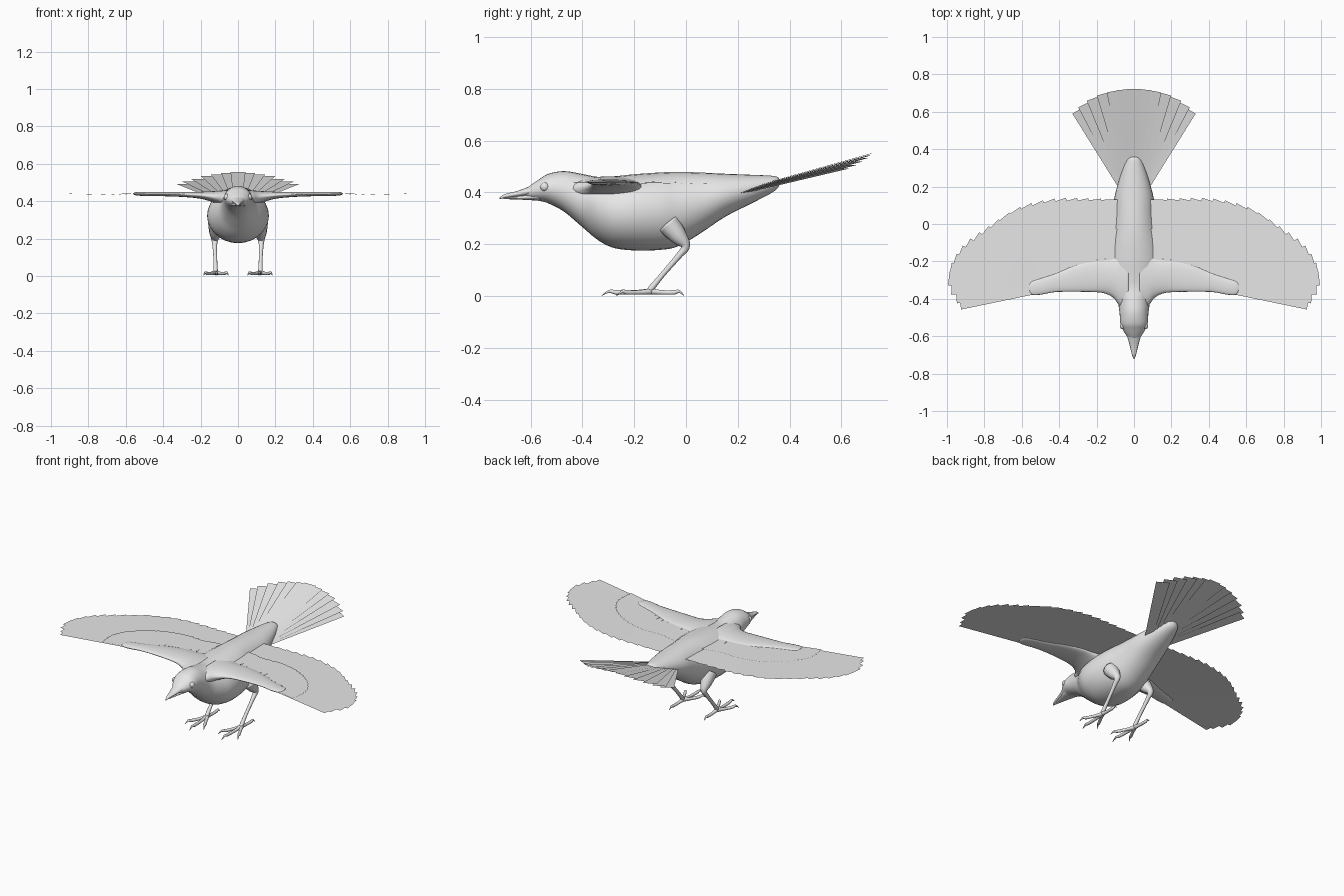
import bpy, bmesh, math
from mathutils import Vector

if "Cube" in bpy.data.objects:
    bpy.data.objects.remove(bpy.data.objects["Cube"])

grey = bpy.data.materials.new("plain grey")
grey.diffuse_color = (0.8, 0.8, 0.8, 1)
grey.use_nodes = True
grey.node_tree.nodes["Principled BSDF"].inputs["Base Color"].default_value = grey.diffuse_color


def spline(pts, n):
    """Sample n points on a Catmull-Rom curve through tuples of any length."""
    out, last = [], len(pts) - 1
    for k in range(n):
        u = k / (n - 1) * last
        i = min(int(u), last - 1)
        t = u - i
        p0, p1, p2, p3 = (pts[max(0, min(last, i + j))] for j in (-1, 0, 1, 2))
        out.append(tuple(0.5 * (2 * b + (c - a) * t + (2 * a - 5 * b + 4 * c - d) * t * t
                                + (3 * b - a - 3 * c + d) * t ** 3)
                         for a, b, c, d in zip(p0, p1, p2, p3)))
    return out


def finish(name, bm, smooth=True, mirror=False):
    me = bpy.data.meshes.new(name)
    if smooth:
        bmesh.ops.recalc_face_normals(bm, faces=bm.faces[:])
    for f in bm.faces:
        f.smooth = smooth
    bm.to_mesh(me)
    bm.free()
    me.materials.append(grey)
    ob = bpy.data.objects.new(name, me)
    bpy.context.collection.objects.link(ob)
    if mirror:
        mod = ob.modifiers.new("mirror", "MIRROR")
        mod.use_clip = False
        mod.use_mirror_merge = False
    return ob


def skin(bm, rings):
    """Bridge a list of rings and cap both ends."""
    rows = [[bm.verts.new(p) for p in r] for r in rings]
    n = len(rows[0])
    for a, b in zip(rows, rows[1:]):
        for i in range(n):
            bm.faces.new((a[i], a[(i + 1) % n], b[(i + 1) % n], b[i]))
    bm.faces.new(rows[0])
    bm.faces.new(rows[-1])


def body_loft(name, stations, n, seg=28):
    """Stations along y: (y, half width, bottom z, top z)."""
    rings = []
    for y, w, lo, hi in spline(stations, n):
        rings.append([(w * math.cos(a), y, (lo + hi) / 2 + (hi - lo) / 2 * math.sin(a))
                      for a in (math.tau * i / seg for i in range(seg))])
    bm = bmesh.new()
    skin(bm, rings)
    return finish(name, bm)


def tube(bm, pts, n, seg=10):
    """Round limb through (x, y, z, radius) points."""
    s = spline(pts, n)
    c = [Vector(p[:3]) for p in s]
    rings = []
    for i, p in enumerate(s):
        d = (c[min(i + 1, n - 1)] - c[max(i - 1, 0)]).normalized()
        side = (Vector((1, 0, 0)) - d * d.x).normalized()
        up = d.cross(side)
        r = max(p[3], 0.0008)
        rings.append([c[i] + r * (side * math.cos(a) + up * math.sin(a))
                      for a in (math.tau * k / seg for k in range(seg))])
    skin(bm, rings)


def feathers(name, roots, tips, n, w_root, w_tip, lift):
    """Overlapping flat blades with square ends, fanned from roots to tips."""
    bm = bmesh.new()
    for i, (a, b) in enumerate(zip(spline(roots, n), spline(tips, n))):
        a, b = Vector(a), Vector(b)
        a.z += lift * i
        b.z += lift * i
        side = (b - a).cross(Vector((0, 0, 1))).normalized() / 2
        quad = (a - side * w_root, a + side * w_root, b + side * w_tip, b - side * w_tip)
        f = bm.faces.new([bm.verts.new(p) for p in quad])
        f.normal_update()
        if f.normal.z < 0:
            f.normal_flip()
    return finish(name, bm, smooth=False, mirror=True)


# Head and torso
body_loft("body", [
    (-0.625, 0.018, 0.383, 0.408), (-0.60, 0.038, 0.374, 0.428), (-0.565, 0.060, 0.367, 0.452),
    (-0.53, 0.073, 0.357, 0.472), (-0.47, 0.078, 0.325, 0.482), (-0.40, 0.092, 0.266, 0.471),
    (-0.34, 0.130, 0.216, 0.460), (-0.28, 0.158, 0.186, 0.462), (-0.20, 0.165, 0.176, 0.470),
    (-0.10, 0.152, 0.178, 0.477), (-0.03, 0.134, 0.192, 0.479), (0.05, 0.118, 0.238, 0.477),
    (0.15, 0.103, 0.305, 0.472), (0.25, 0.075, 0.356, 0.468), (0.32, 0.050, 0.392, 0.465),
    (0.35, 0.034, 0.412, 0.461), (0.362, 0.012, 0.430, 0.450)], 80)

# Beak halves
body_loft("upper_beak", [(-0.72, 0.003, 0.374, 0.379), (-0.70, 0.011, 0.378, 0.393),
                         (-0.65, 0.023, 0.383, 0.406), (-0.58, 0.042, 0.388, 0.432)], 14, 16)
body_loft("lower_beak", [(-0.705, 0.004, 0.374, 0.379), (-0.66, 0.017, 0.373, 0.385),
                         (-0.62, 0.027, 0.371, 0.390), (-0.56, 0.045, 0.368, 0.400)], 12, 16)

# Eyes
bm = bmesh.new()
bmesh.ops.create_uvsphere(bm, u_segments=16, v_segments=10, radius=0.018)
bmesh.ops.translate(bm, verts=bm.verts[:], vec=(0.058, -0.545, 0.421))
finish("eye", bm, mirror=True)

# Wing arms: (x, front y, back y, bottom z, top z)
arm = [(0.03, -0.47, -0.12, 0.36, 0.462), (0.075, -0.44, -0.14, 0.37, 0.458),
       (0.11, -0.395, -0.168, 0.385, 0.455), (0.16, -0.370, -0.182, 0.403, 0.452),
       (0.22, -0.364, -0.192, 0.416, 0.450), (0.32, -0.362, -0.222, 0.424, 0.450),
       (0.42, -0.364, -0.264, 0.427, 0.449), (0.50, -0.378, -0.290, 0.428, 0.449),
       (0.545, -0.378, -0.306, 0.431, 0.448), (0.56, -0.355, -0.325, 0.437, 0.444)]
bm = bmesh.new()
skin(bm, [[(x, (f + b) / 2 + (b - f) / 2 * math.cos(a), (lo + hi) / 2 + (hi - lo) / 2 * math.sin(a))
           for a in (math.tau * i / 20 for i in range(20))]
          for x, f, b, lo, hi in spline(arm, 40)])
finish("wing_arm", bm, mirror=True)

# Wing feathers: long flight layer and shorter covering layer
root_line = [(0.53, -0.355), (0.52, -0.34), (0.50, -0.33), (0.46, -0.31),
             (0.40, -0.29), (0.30, -0.27), (0.20, -0.25), (0.10, -0.22)]
flight = [(0.93, -0.42), (0.99, -0.29), (0.93, -0.15), (0.80, -0.04),
          (0.64, 0.07), (0.46, 0.122), (0.28, 0.13), (0.10, 0.13)]
cover = [(0.67, -0.375), (0.67, -0.28), (0.62, -0.19), (0.54, -0.12),
         (0.44, -0.07), (0.33, -0.045), (0.22, -0.05), (0.12, -0.03)]
feathers("flight_feathers", [(x, y, 0.437) for x, y in root_line],
         [(x, y, 0.440 - 0.006 * i / 7) for i, (x, y) in enumerate(flight)], 22, 0.04, 0.075, -0.0001)
feathers("cover_feathers", [(x, y, 0.442) for x, y in root_line],
         [(x, y, 0.444 - 0.003 * i / 7) for i, (x, y) in enumerate(cover)], 20, 0.03, 0.06, -0.0001)

# Tail fan
feathers("tail_feathers",
         [(0, 0.20, 0.408), (0.015, 0.20, 0.406), (0.03, 0.20, 0.403), (0.045, 0.20, 0.40), (0.06, 0.20, 0.396)],
         [(0, 0.723, 0.556), (0.08, 0.715, 0.548), (0.16, 0.697, 0.535), (0.24, 0.658, 0.515),
          (0.295, 0.610, 0.495)], 7, 0.045, 0.08, -0.0005)

# Legs
bm = bmesh.new()
tube(bm, [(0.115, -0.07, 0.28, 0.045), (0.12, -0.03, 0.232, 0.034), (0.124, -0.002, 0.192, 0.018),
          (0.124, -0.028, 0.155, 0.012), (0.121, -0.09, 0.083, 0.010), (0.12, -0.135, 0.028, 0.012),
          (0.12, -0.145, 0.014, 0.009)], 28, 12)
finish("leg", bm, mirror=True)

# Toes with hooked claws
bm = bmesh.new()
for ex, ey in ((0.112, -0.325), (0.05, -0.27), (0.185, -0.265), (0.122, -0.008)):
    tube(bm, [(0.12 + (ex - 0.12) * t, -0.135 + (ey + 0.135) * t, z, r) for t, z, r in
              ((0, 0.018, 0.012), (0.35, 0.014, 0.009), (0.7, 0.014, 0.009),
               (0.85, 0.018, 0.006), (1, 0.002, 0.001))], 17)
finish("toes", bm, mirror=True)
